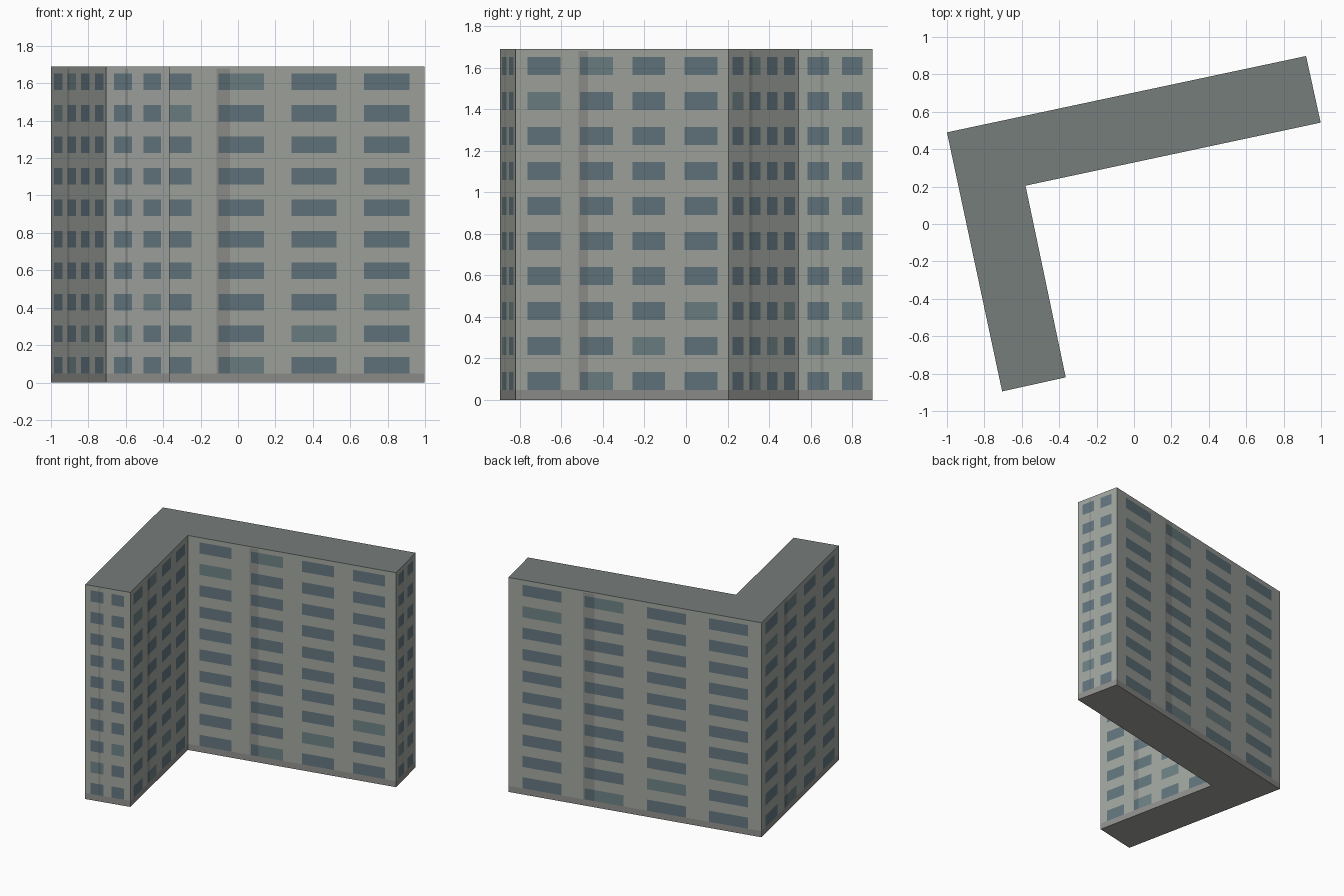
import bpy, bmesh
from mathutils import Vector

if "Cube" in bpy.data.objects:
    bpy.data.objects.remove(bpy.data.objects["Cube"])

HEIGHT, FLOORS = 1.69, 10
# L-shaped footprint, counter-clockwise
PLAN = [Vector(p) for p in [(-1.0, 0.49), (-0.705, -0.895), (-0.365, -0.82),
                            (-0.58, 0.205), (0.998, 0.542), (0.92, 0.898)]]


def material(name, rgb):
    m = bpy.data.materials.new(name)
    m.diffuse_color = (*rgb, 1)
    m.use_nodes = True
    m.node_tree.nodes["Principled BSDF"].inputs["Base Color"].default_value = m.diffuse_color
    return m


MATS = [material("wall_concrete", (0.36, 0.38, 0.35)),
        material("window_glass", (0.125, 0.18, 0.21)),
        material("roof_felt", (0.18, 0.205, 0.195)),
        material("stained_concrete", (0.28, 0.285, 0.27)),
        material("pale_glass", (0.155, 0.22, 0.23)),
        material("stained_glass", (0.105, 0.15, 0.175))]
WALL, GLASS, ROOF, STAIN, PALE, DARK_GLASS = range(6)

# Window cells that read slightly paler: (column, floor)
PALE_LONG = {(1, 9), (0, 8), (3, 2), (2, 1), (1, 0)}
PALE_SHORT = {(1, 2), (0, 1)}
STREAK = (0.295, 0.34)


def windows(columns):
    """Window spans along a wall, as fractions of its length."""
    if columns == 2:
        return [(0.12, 0.41), (0.585, 0.865)]
    return [(0.056 + 0.246 * i, 0.21 + 0.246 * i) for i in range(4)]


def find(spans, value):
    return next((i for i, (a, b) in enumerate(spans) if a < value < b), None)


# Horizontal levels: ground, plinth band, window sills and heads, parapet
rows = [(0.048 + 0.1685 * i, 0.136 + 0.1685 * i) for i in range(FLOORS)]
levels = [0.0] + [z for r in rows for z in r] + [1.68, HEIGHT]

# Vertical divisions around the whole perimeter
stations, cells = [], []
for i, a in enumerate(PLAN):
    b = PLAN[(i + 1) % len(PLAN)]
    columns = 2 if (b - a).length < 0.5 else 4
    spans = windows(columns)
    cuts = sorted({0.0, 1.0, *STREAK, *(v for s in spans for v in s)})
    for u0, u1 in zip(cuts, cuts[1:]):
        mid = (u0 + u1) / 2
        stations.append(a.lerp(b, u0))
        cells.append((columns, find(spans, mid), STREAK[0] < mid < STREAK[1]))

# Walls, with windows as flush panels of the same skin
bm = bmesh.new()
grid = [[bm.verts.new((p.x, p.y, z)) for p in stations] for z in levels]
n = len(stations)
for k in range(len(levels) - 1):
    z = (levels[k] + levels[k + 1]) / 2
    floor = find(rows, z)
    for j, (columns, col, streak) in enumerate(cells):
        j2 = (j + 1) % n
        face = bm.faces.new((grid[k][j], grid[k][j2], grid[k + 1][j2], grid[k + 1][j]))
        streak = streak and z < 1.68
        if floor is not None and col is not None:
            pale = (col, floor) in (PALE_LONG if columns == 4 else PALE_SHORT)
            face.material_index = DARK_GLASS if streak else PALE if pale else GLASS
        else:
            face.material_index = STAIN if streak or z < 0.048 else WALL

# Flat roof and underside
bm.faces.new(grid[-1]).material_index = ROOF
bm.faces.new(grid[0][::-1]).material_index = WALL

mesh = bpy.data.meshes.new("apartment_block")
bm.to_mesh(mesh)
bm.free()
for m in MATS:
    mesh.materials.append(m)
bpy.context.collection.objects.link(bpy.data.objects.new("apartment_block", mesh))
